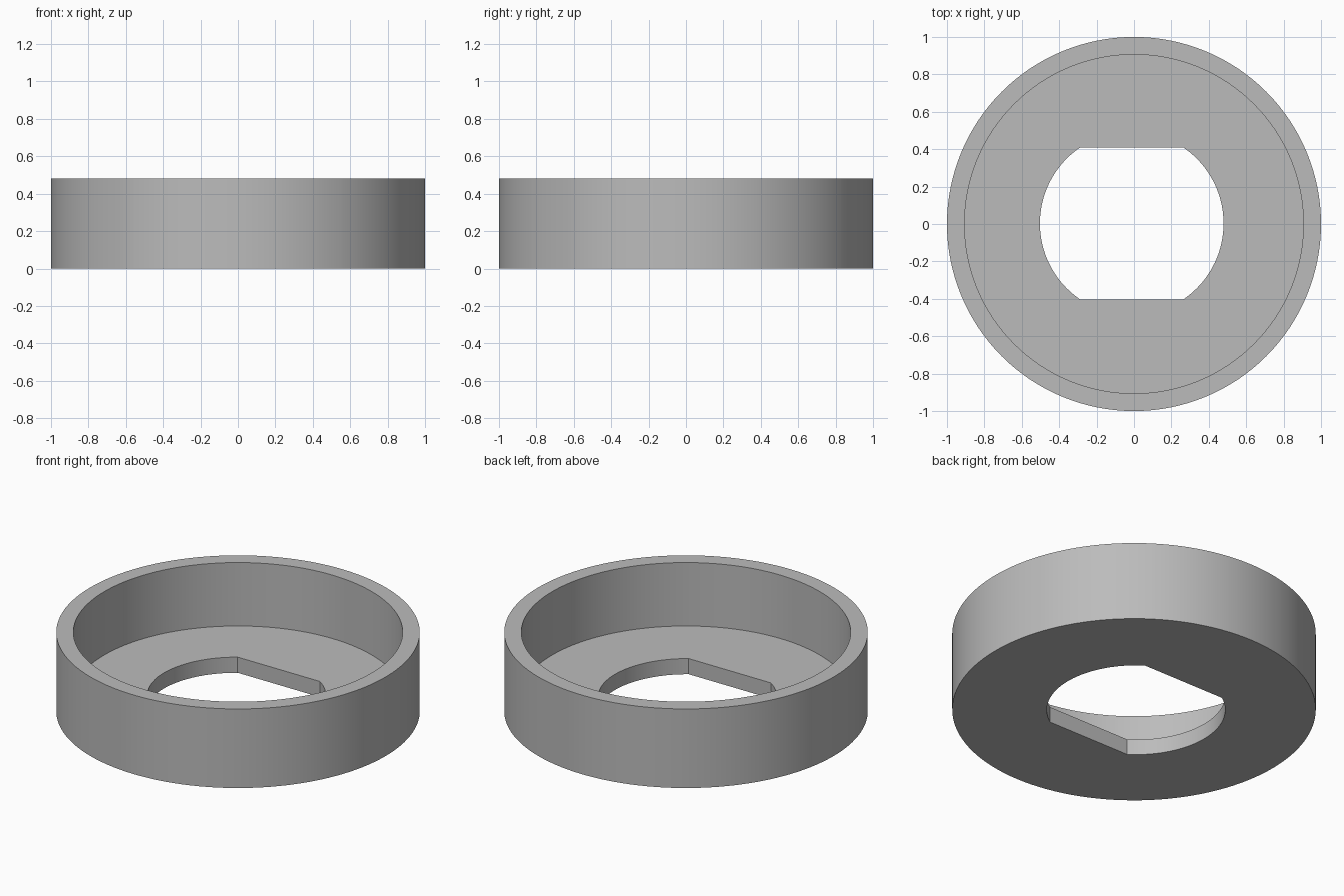
import bpy, bmesh, math

cube = bpy.data.objects.get("Cube")
if cube:
    bpy.data.objects.remove(cube, do_unlink=True)

OUTER, INNER, HOLE, FLAT = 1.0, 0.906, 0.491, 0.406
HEIGHT, FLOOR = 0.48, 0.095
HOLE_X, HOLE_Y = -0.012, 0.003
SEGMENTS = 128

# Shared angles, with the four corners of the double-flat hole added
corner = math.asin(FLAT / HOLE)
angles = [i * math.tau / SEGMENTS for i in range(SEGMENTS)]
angles += [corner, math.pi - corner, math.pi + corner, math.tau - corner]
angles.sort()

bm = bmesh.new()


def round_ring(radius, z):
    return [bm.verts.new((radius * math.cos(a), radius * math.sin(a), z)) for a in angles]


def hole_ring(z):
    ring = []
    for a in angles:
        r = min(HOLE, FLAT / max(abs(math.sin(a)), 1e-6))
        ring.append(bm.verts.new((HOLE_X + r * math.cos(a), HOLE_Y + r * math.sin(a), z)))
    return ring


# Closed cross-section: outer wall, rim, inner wall, floor, hole wall, underside
rings = [round_ring(OUTER, 0), round_ring(OUTER, HEIGHT),
         round_ring(INNER, HEIGHT), round_ring(INNER, FLOOR),
         hole_ring(FLOOR), hole_ring(0)]
n = len(angles)
for k, ring in enumerate(rings):
    above = rings[(k + 1) % len(rings)]
    for i in range(n):
        j = (i + 1) % n
        bm.faces.new((ring[i], ring[j], above[j], above[i]))
bmesh.ops.recalc_face_normals(bm, faces=bm.faces)

mesh = bpy.data.meshes.new("cup_ring")
bm.to_mesh(mesh)
bm.free()
cup = bpy.data.objects.new("cup_ring", mesh)
bpy.context.collection.objects.link(cup)

# Plain grey material
grey = bpy.data.materials.new("grey")
grey.use_nodes = True
colour = (0.5, 0.5, 0.5, 1)
grey.diffuse_color = colour
grey.node_tree.nodes["Principled BSDF"].inputs["Base Color"].default_value = colour
mesh.materials.append(grey)

# Smooth walls with sharp rims
bpy.ops.object.select_all(action="DESELECT")
cup.select_set(True)
bpy.context.view_layer.objects.active = cup
bpy.ops.object.shade_smooth_by_angle(angle=math.radians(30))
